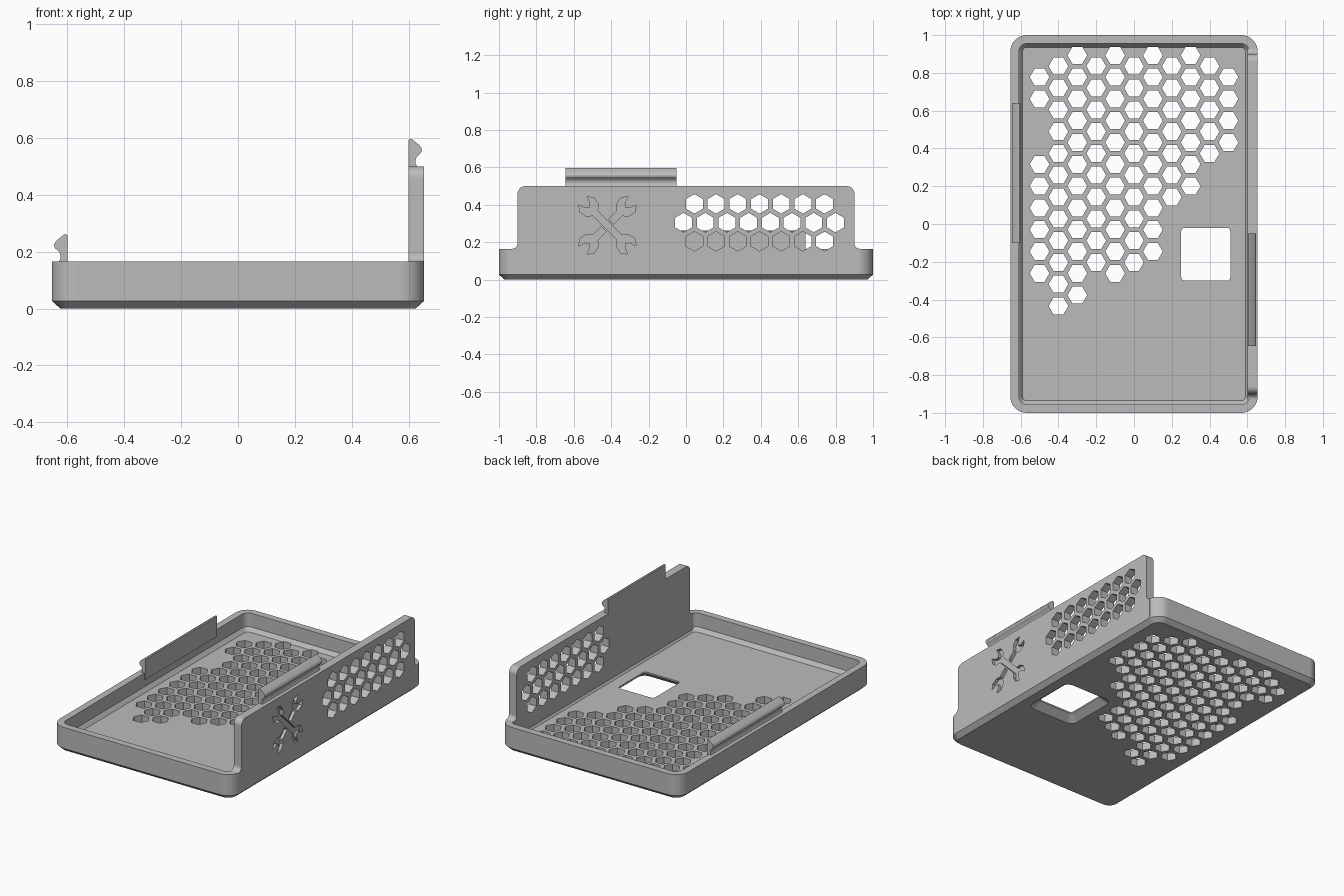
import bpy, bmesh
from math import pi, cos, sin, radians

if "Cube" in bpy.data.objects:
    bpy.data.objects.remove(bpy.data.objects["Cube"])

grey = bpy.data.materials.new("plain_grey")
grey.use_nodes = True
COLOUR = (0.5, 0.5, 0.5, 1)
grey.diffuse_color = COLOUR
grey.node_tree.nodes["Principled BSDF"].inputs["Base Color"].default_value = COLOUR


def loft(bm, rings):
    """Closed solid through rings of equal point count."""
    vs = [[bm.verts.new(p) for p in ring] for ring in rings]
    n = len(vs[0])
    for a, b in zip(vs, vs[1:]):
        for i in range(n):
            j = (i + 1) % n
            bm.faces.new((a[i], a[j], b[j], b[i]))
    bm.faces.new(vs[0][::-1])
    bm.faces.new(vs[-1])


def prism(bm, pts, axis, a, b):
    """Extrude a 2D outline along x, y or z from a to b."""
    place = {"x": lambda p, t: (t, p[0], p[1]),
             "y": lambda p, t: (p[0], t, p[1]),
             "z": lambda p, t: (p[0], p[1], t)}[axis]
    loft(bm, [[place(p, t) for p in pts] for t in (a, b)])


def finish(bm, name):
    bmesh.ops.recalc_face_normals(bm, faces=bm.faces[:])
    me = bpy.data.meshes.new(name)
    bm.to_mesh(me)
    bm.free()
    ob = bpy.data.objects.new(name, me)
    bpy.context.collection.objects.link(ob)
    me.materials.append(grey)
    return ob


def arc(cx, cy, r, start, end, steps=10):
    return [(cx + r * cos(radians(start + (end - start) * i / steps)),
             cy + r * sin(radians(start + (end - start) * i / steps)))
            for i in range(steps + 1)]


def rounded(hx, hy, r, z, cx=0, cy=0):
    pts = []
    for k, (sx, sy) in enumerate([(1, 1), (-1, 1), (-1, -1), (1, -1)]):
        pts += arc(cx + sx * (hx - r), cy + sy * (hy - r), r, 90 * k, 90 * k + 90)
    return [(x, y, z) for x, y in pts]


def hexagon(cx, cy, r, turn=0):
    return [(cx + r * cos(pi / 3 * i + turn), cy + r * sin(pi / 3 * i + turn)) for i in range(6)]


def combine(target, tool, operation):
    mod = target.modifiers.new(tool.name, "BOOLEAN")
    mod.object, mod.operation, mod.solver = tool, operation, "EXACT"
    bpy.context.view_layer.objects.active = target
    bpy.ops.object.modifier_apply(modifier=mod.name)
    bpy.data.objects.remove(tool)


W, L, RIM, FLOOR, TOP = 0.655, 1.0, 0.165, 0.05, 0.5

# Tray: chamfered underside, flat rim, sloped foot inside
bm = bmesh.new()
steps = [(0.03, 0), (0, 0.027), (0, RIM), (0.045, RIM), (0.045, 0.075), (0.065, FLOOR)]
loft(bm, [rounded(W - d, L - d, 0.087 - d, z) for d, z in steps])
tray = finish(bm, "tray")

# Tall side wall with rounded top corners and flared feet
half = arc(0.93, RIM + 0.03, 0.03, 270, 180) + arc(0.86, TOP - 0.04, 0.04, 0, 90)
half = [(0.93, 0.04)] + half
bm = bmesh.new()
prism(bm, half + [(-y, z) for y, z in half[::-1]], "x", 0.6, W)
combine(tray, finish(bm, "side_wall"), "UNION")

# Hooked snap clips, one on each long side
clip = [(0.6, -0.04), (0.6, 0.093), (0.606, 0.097), (0.613, 0.095), (0.638, 0.075),
        (0.645, 0.066), (0.647, 0.057), (0.644, 0.048), (0.632, 0.037), (0.627, 0.03),
        (0.624, 0.02), (0.625, 0.01), (0.63, 0), (0.63, -0.04)]
for name, side, base, y0, y1 in [("left_clip", 1, TOP, -0.645, -0.05),
                                 ("right_clip", -1, RIM, -0.1, 0.64)]:
    bm = bmesh.new()
    prism(bm, [(side * x, base + z) for x, z in clip], "y", y0, y1)
    combine(tray, finish(bm, name), "UNION")

# Honeycomb vents in the floor: first and last half-row of each column
spans = [(2, 20), (1, 23), (0, 22), (1, 19), (0, 20), (1, 19),
         (0, 18), (1, 13), (0, 12), (1, 9), (2, 8)]
bm = bmesh.new()
for col, (first, last) in enumerate(spans):
    for n in range(first, last + 1, 2):
        if col == 0 and n in (6, 8):
            continue
        prism(bm, hexagon((col - 5) * 0.1, 0.893 - 0.0577 * n, 0.052), "z", -0.05, 0.12)
# Square opening, flared on the underside
loft(bm, [rounded(0.13 + d, 0.14 + d, 0.02 + d * 0.6, z, 0.38, -0.16)
          for d, z in [(0.06, -0.01), (0, 0.04), (0, 0.12)]])
combine(tray, finish(bm, "floor_openings"), "DIFFERENCE")

# Honeycomb vents in the side wall
bm = bmesh.new()
for count, y0, z in [(7, 0.045, 0.405), (8, -0.013, 0.305), (7, 0.045, 0.205)]:
    for i in range(count):
        prism(bm, hexagon(y0 + 0.116 * i, z, 0.052, pi / 6), "x", 0.55, 0.7)

# Shallow crossed-spanner recess in the side wall
jaw = [(0.1, 0.02), (0.122, 0.048), (0.165, 0.058), (0.2, 0.034), (0.16, 0.02), (0.145, 0)]
head = jaw + [(u, -v) for u, v in jaw[-2::-1]]


def spanner(pts, turn):
    c, s = cos(radians(turn)) * 0.93, sin(radians(turn)) * 0.93
    prism(bm, [(-0.42 + u * c - v * s, 0.29 + u * s + v * c) for u, v in pts], "x", 0.635, 0.7)


spanner(head[::-1] + [(-u, -v) for u, v in head[::-1]], -45)
for turn in (45, 225):
    spanner(head + [(0.03, -0.02), (0.03, 0.02)], turn)
combine(tray, finish(bm, "wall_openings"), "DIFFERENCE")

# Smooth rounded corners, crisp edges
tray.name = "case_shell"
bpy.ops.object.select_all(action="DESELECT")
tray.select_set(True)
bpy.context.view_layer.objects.active = tray
bpy.ops.object.shade_smooth_by_angle(angle=radians(28))
weighted = tray.modifiers.new("even_shading", "WEIGHTED_NORMAL")
weighted.keep_sharp = True
